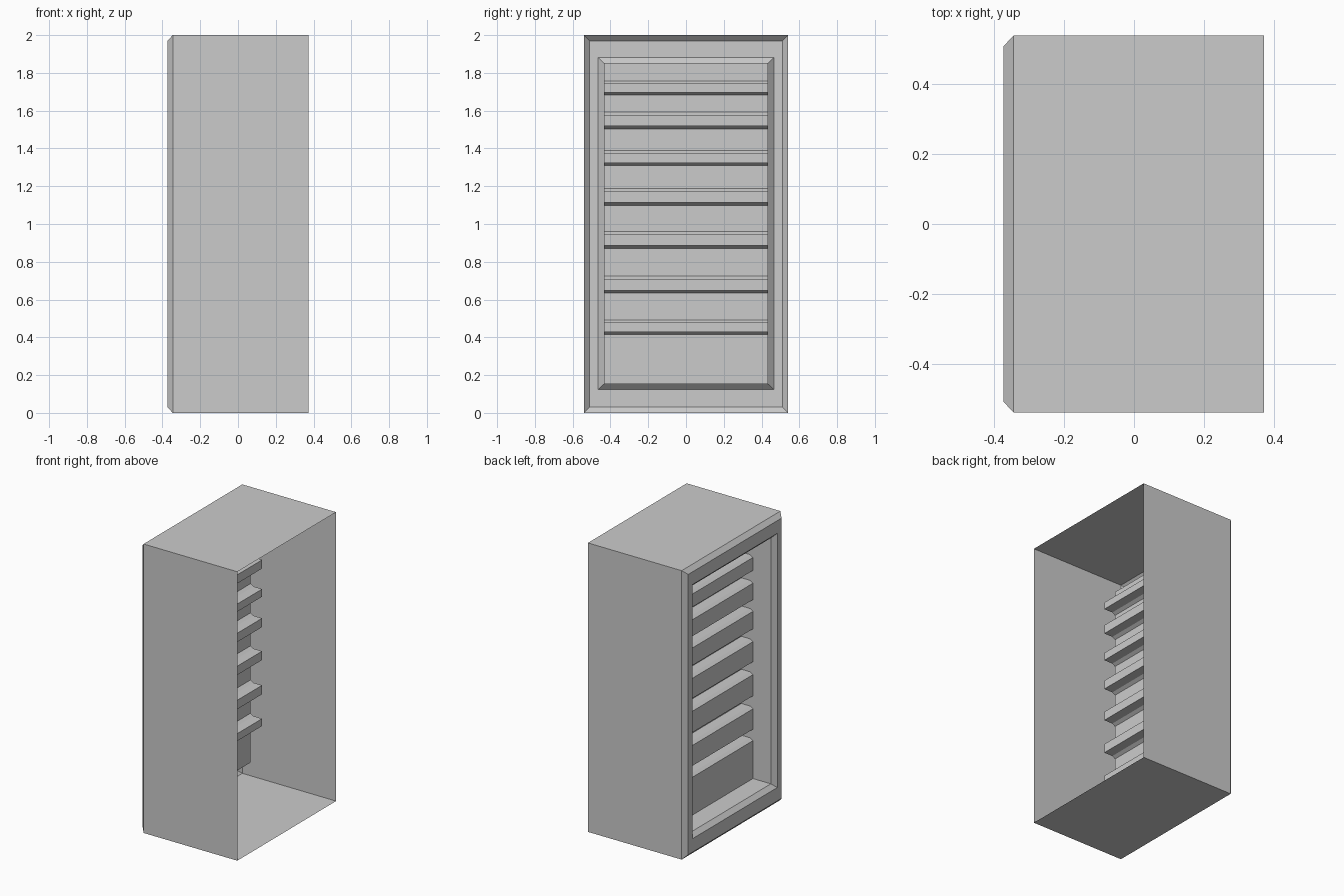
import bpy, bmesh

if "Cube" in bpy.data.objects:
    bpy.data.objects.remove(bpy.data.objects["Cube"])


def make_object(name, bm):
    bmesh.ops.remove_doubles(bm, verts=bm.verts, dist=1e-5)
    bmesh.ops.recalc_face_normals(bm, faces=bm.faces)
    # Open shells: make the forward panels face -x
    front = min(bm.faces, key=lambda f: f.calc_center_median().x)
    if front.normal.x > 0:
        bmesh.ops.reverse_faces(bm, faces=bm.faces)
    mesh = bpy.data.meshes.new(name)
    bm.to_mesh(mesh)
    bm.free()
    ob = bpy.data.objects.new(name, mesh)
    bpy.context.collection.objects.link(ob)
    return ob


PANEL_X, TIP_X = -0.208, -0.12
HALF_Y, Z_LOW, Z_HIGH = 0.435, 0.152, 1.853

# Cabinet shell, open at +x: rectangular rings (x, half width, bottom, top)
rings = [
    (0.373, 0.54, 0.0, 2.0),
    (-0.345, 0.54, 0.0, 2.0),
    (-0.374, 0.51, 0.03, 1.97),
    (-0.374, 0.465, 0.123, 1.882),
    (-0.345, HALF_Y, Z_LOW, Z_HIGH),
    (PANEL_X, HALF_Y, Z_LOW, Z_HIGH),
]
bm = bmesh.new()
previous = None
for x, w, z0, z1 in rings:
    ring = [bm.verts.new((x, y, z)) for y, z in ((-w, z0), (w, z0), (w, z1), (-w, z1))]
    if previous:
        for i in range(4):
            j = (i + 1) % 4
            bm.faces.new((previous[i], previous[j], ring[j], ring[i]))
    previous = ring
make_object("cabinet_shell", bm)

# Grooved panel: each groove is (lower edge, upper edge) on the panel face
grooves = [(0.414, 0.493), (0.634, 0.724), (0.871, 0.96), (1.099, 1.188),
           (1.309, 1.39), (1.504, 1.592), (1.682, 1.758)]
CH_X, CH_Z = 0.022, 0.014

bm = bmesh.new()


def strip(points):
    """Sweep a profile of (x, z) points across the width."""
    rows = [[bm.verts.new((x, y, z)) for y in (-HALF_Y, HALF_Y)] for x, z in points]
    for a, b in zip(rows, rows[1:]):
        bm.faces.new((a[0], a[1], b[1], b[0]))


profile = [(PANEL_X, Z_LOW)]
for low, high in grooves:
    section = [(PANEL_X, low), (PANEL_X + CH_X, low + CH_Z), (TIP_X, low + CH_Z),
               (TIP_X, high - CH_Z), (PANEL_X + CH_X, high - CH_Z), (PANEL_X, high)]
    profile += section
    # End caps of the groove
    for y in (-HALF_Y, HALF_Y):
        bm.faces.new([bm.verts.new((x, y, z)) for x, z in section])
profile.append((PANEL_X, Z_HIGH))
strip(profile)
make_object("grooved_panel", bm)
